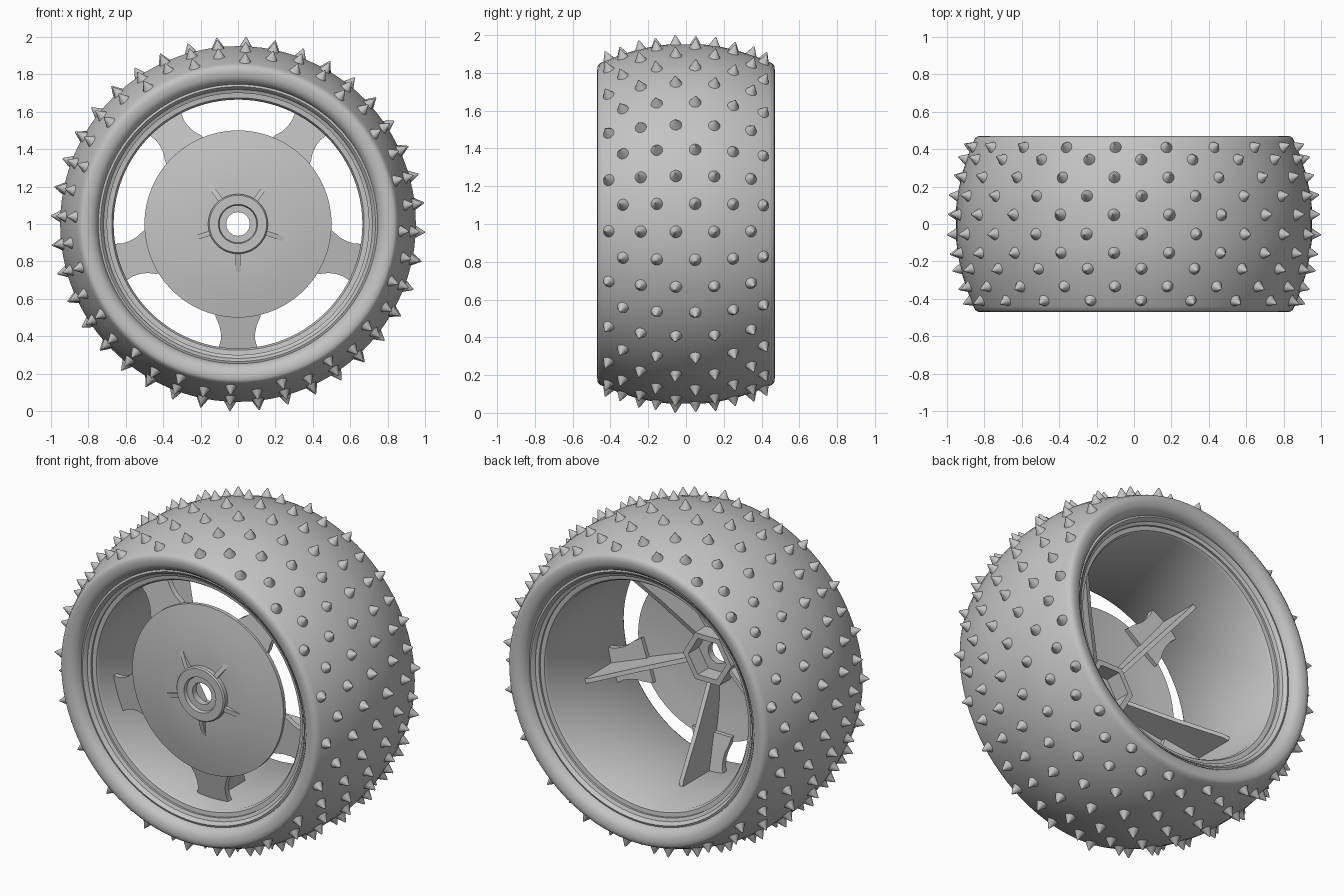
import bpy
import bmesh
from math import cos, sin, pi, radians, atan
from mathutils import Matrix, Vector

cube = bpy.data.objects.get("Cube")
if cube:
    bpy.data.objects.remove(cube, do_unlink=True)

GREY = (0.55, 0.55, 0.55, 1)
grey = bpy.data.materials.new("plain grey")
grey.diffuse_color = GREY
grey.use_nodes = True
grey.node_tree.nodes["Principled BSDF"].inputs["Base Color"].default_value = GREY

AXLE = Matrix.Translation((0, 0, 1))


def finish(name, bm, angle=35):
    """Turn a bmesh centred on the axle into a shaded object."""
    bmesh.ops.recalc_face_normals(bm, faces=bm.faces)
    bm.transform(AXLE)
    mesh = bpy.data.meshes.new(name)
    bm.to_mesh(mesh)
    bm.free()
    mesh.materials.append(grey)
    obj = bpy.data.objects.new(name, mesh)
    bpy.context.collection.objects.link(obj)
    bpy.ops.object.select_all(action='DESELECT')
    obj.select_set(True)
    bpy.context.view_layer.objects.active = obj
    bpy.ops.object.shade_smooth_by_angle(angle=radians(angle))
    return obj


def lathe(name, profile, steps=96):
    """Spin a closed (radius, y) outline around the axle."""
    bm = bmesh.new()
    verts = [bm.verts.new((r, y, 0)) for r, y in profile]
    edges = [bm.edges.new((v, verts[i - 1])) for i, v in enumerate(verts)]
    bmesh.ops.spin(bm, geom=verts + edges, cent=(0, 0, 0), axis=(0, 1, 0),
                   angle=2 * pi, steps=steps, use_merge=True)
    bmesh.ops.remove_doubles(bm, verts=bm.verts, dist=1e-5)
    return finish(name, bm)


def plate(name, outline, offset, turn):
    """Extrude an outline by an offset, then turn it around the axle."""
    bm = bmesh.new()
    face = bm.faces.new([bm.verts.new(p) for p in outline])
    out = bmesh.ops.extrude_face_region(bm, geom=[face], use_keep_orig=True)
    moved = [v for v in out["geom"] if isinstance(v, bmesh.types.BMVert)]
    bmesh.ops.translate(bm, verts=moved, vec=offset)
    bm.transform(Matrix.Rotation(turn, 4, 'Y'))
    return finish(name, bm, 30)


def mirrored(half):
    """Close a half profile by mirroring it front to back."""
    return half + [(r, -y) for r, y in reversed(half)]


def tread_radius(y):
    return 0.955 - 0.5 * y * y


# Tyre: crowned tread, rounded shoulders and rolled bead
tread = [(tread_radius(y), y) for y in (-0.44, -0.36, -0.27, -0.18, -0.09)]
bead = [(0.70, -0.39), (0.745, -0.41), (0.752, -0.435), (0.768, -0.455),
        (0.79, -0.467), (0.815, -0.47), (0.835, -0.469), (0.848, -0.46)]
lathe("tyre", mirrored(bead + tread))

# Rim barrel with stepped lips at both ends
lathe("rim_barrel", mirrored([(0.665, -0.36), (0.675, -0.375), (0.715, -0.38),
                              (0.72, -0.405), (0.735, -0.42), (0.747, -0.415),
                              (0.747, -0.37), (0.69, -0.35)]))

# Domed centre disc
lathe("centre_disc", [(0.15, -0.327), (0.22, -0.326), (0.30, -0.319),
                      (0.40, -0.305), (0.50, -0.285), (0.50, -0.262),
                      (0.40, -0.28), (0.30, -0.295), (0.15, -0.302)])

# Hub with raised front collar, bore and six-sided rear socket
lathe("hub_collar", [(0.063, -0.30), (0.063, -0.34), (0.10, -0.34),
                     (0.105, -0.36), (0.153, -0.36), (0.16, -0.352),
                     (0.16, -0.30)], 48)
lathe("hub_socket", [(0.125, -0.32), (0.16, -0.32), (0.16, -0.20),
                     (0.125, -0.20)], 6)

# Five flared spokes, each backed by a tapering rib
side = [(0.13, 0.45), (0.118, 0.50), (0.10, 0.54), (0.092, 0.58),
        (0.092, 0.62), (0.10, 0.65), (0.11, 0.68)]
spoke = [(x, -0.28 + 0.2 * (r - 0.45), -r) for x, r in side]
spoke += [(-x, y, z) for x, y, z in reversed(spoke)]
rib_outline = [(0.14, -0.352), (0.18, -0.348), (0.27, -0.318), (0.48, -0.27),
               (0.675, -0.23), (0.675, 0.05), (0.63, 0.04), (0.40, -0.09),
               (0.14, -0.22)]
rib = [(-0.013, y, -r) for r, y in rib_outline]
for i in range(5):
    plate(f"spoke_{i + 1}", spoke, (0, 0.035, 0), i * 2 * pi / 5)
    plate(f"rib_{i + 1}", rib, (0.026, 0, 0), i * 2 * pi / 5)

# Tread spikes in two staggered row patterns
ROWS = ((-0.41, -0.24, -0.055, 0.15, 0.345),
        (-0.335, -0.155, 0.05, 0.25, 0.41))
spikes = bmesh.new()
for row in range(40):
    around = radians(-2.5 + 9 * row)
    for y in ROWS[row % 2]:
        tilt = atan(y)
        normal = Vector((cos(around) * cos(tilt), sin(tilt), sin(around) * cos(tilt)))
        r = tread_radius(y)
        foot = Vector((r * cos(around), y, r * sin(around)))
        aim = normal.to_track_quat('Z', 'Y').to_matrix().to_4x4()
        bmesh.ops.create_cone(spikes, cap_ends=True, segments=14, radius1=0.038,
                              radius2=0.003, depth=0.06,
                              matrix=Matrix.Translation(foot + normal * 0.017) @ aim)
finish("tread_spikes", spikes)
